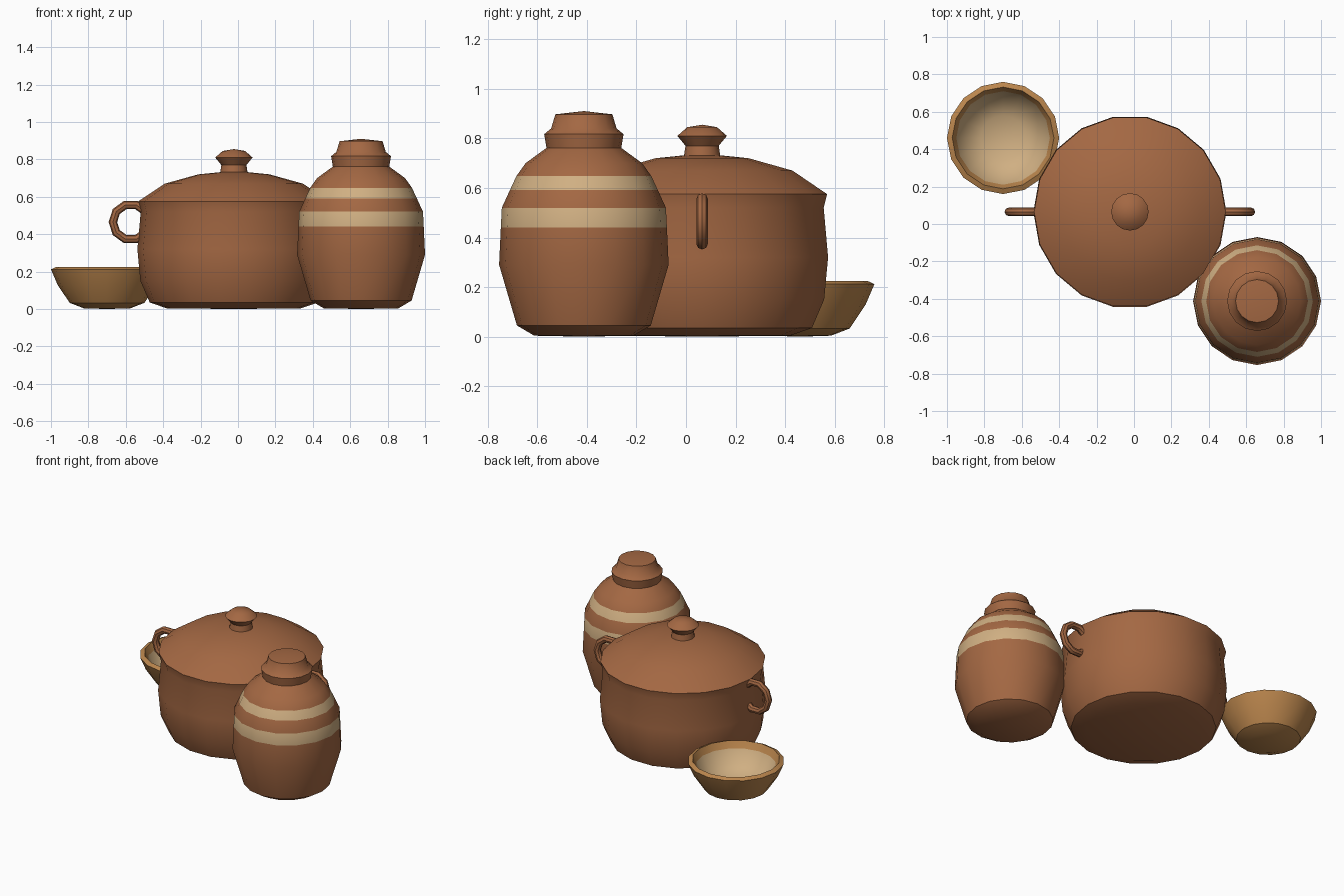
import bpy, bmesh, math

cube = bpy.data.objects.get("Cube")
if cube:
    bpy.data.objects.remove(cube, do_unlink=True)


def make_material(name, colour):
    mat = bpy.data.materials.new(name)
    mat.use_nodes = True
    mat.diffuse_color = (*colour, 1)
    mat.node_tree.nodes["Principled BSDF"].inputs["Base Color"].default_value = (*colour, 1)
    return mat


terracotta = make_material("terracotta", (0.37, 0.138, 0.056))
cream = make_material("cream glaze", (0.63, 0.43, 0.225))
ochre = make_material("ochre clay", (0.50, 0.24, 0.075))


def smooth(obj, angle=35):
    bpy.ops.object.select_all(action="DESELECT")
    obj.select_set(True)
    bpy.context.view_layer.objects.active = obj
    bpy.ops.object.shade_smooth_by_angle(angle=math.radians(angle))


def lathe(name, profile, centre, sides, mats, painted=()):
    """Spin an (r, z) profile; segments listed in painted use the second material."""
    bm = bmesh.new()
    rings = []
    for r, z in profile:
        count = sides if r > 0 else 1
        rings.append([bm.verts.new((r * math.cos(math.tau * i / sides),
                                    r * math.sin(math.tau * i / sides), z))
                      for i in range(count)])
    for k, (low, high) in enumerate(zip(rings, rings[1:])):
        for i in range(sides):
            j = (i + 1) % sides
            corners = [low[i % len(low)], low[j % len(low)],
                       high[j % len(high)], high[i % len(high)]]
            face = bm.faces.new(list(dict.fromkeys(corners)))
            face.material_index = int(k in painted)
    mesh = bpy.data.meshes.new(name)
    bm.to_mesh(mesh)
    bm.free()
    obj = bpy.data.objects.new(name, mesh)
    obj.location = (*centre, 0)
    bpy.context.collection.objects.link(obj)
    for mat in mats:
        mesh.materials.append(mat)
    smooth(obj)
    return obj


POT, JAR, BOWL = (-0.022, 0.065), (0.658, -0.412), (-0.70, 0.46)

# Cooking pot body, lid and knob
lathe("pot_body", [(0, 0), (0.36, 0.004), (0.45, 0.035), (0.5, 0.15), (0.516, 0.32),
                   (0.498, 0.52), (0.512, 0.575), (0, 0.575)], POT, 18, [terracotta])
lathe("pot_lid", [(0, 0.57), (0.512, 0.575), (0.37, 0.67), (0.19, 0.72), (0.07, 0.732),
                  (0, 0.734)], POT, 18, [terracotta])
lathe("lid_knob", [(0, 0.72), (0.074, 0.725), (0.067, 0.77), (0.1, 0.81), (0.06, 0.845),
                   (0, 0.855)], POT, 16, [terracotta])

# Ring handles on both sides, partly sunk into the pot wall
for name, side in (("left_handle", 1), ("right_handle", -1)):
    bpy.ops.mesh.primitive_torus_add(
        major_segments=10, minor_segments=8, major_radius=0.096, minor_radius=0.023,
        location=(POT[0] + side * 0.551, POT[1], 0.465), rotation=(math.pi / 2, 0, 0))
    handle = bpy.context.object
    handle.name = name
    handle.data.materials.append(terracotta)
    smooth(handle, 40)

# Tall jar with two painted bands
lathe("striped_jar", [(0, 0), (0.2, 0.004), (0.27, 0.045), (0.342, 0.29), (0.335, 0.44),
                      (0.331, 0.52), (0.298, 0.592), (0.272, 0.648), (0.235, 0.7),
                      (0.15, 0.762), (0, 0.762)], JAR, 16, [terracotta, cream], (4, 6))
lathe("jar_stopper", [(0, 0.757), (0.15, 0.757), (0.16, 0.817), (0.132, 0.84),
                      (0.115, 0.897), (0, 0.91)], JAR, 16, [terracotta])

# Open bowl with a glazed inside
lathe("bowl", [(0, 0), (0.125, 0.004), (0.2, 0.033), (0.265, 0.13), (0.3, 0.212),
               (0.272, 0.225), (0.25, 0.18), (0.2, 0.1), (0.12, 0.055), (0, 0.045)],
      BOWL, 16, [ochre, cream], (6, 7, 8))
